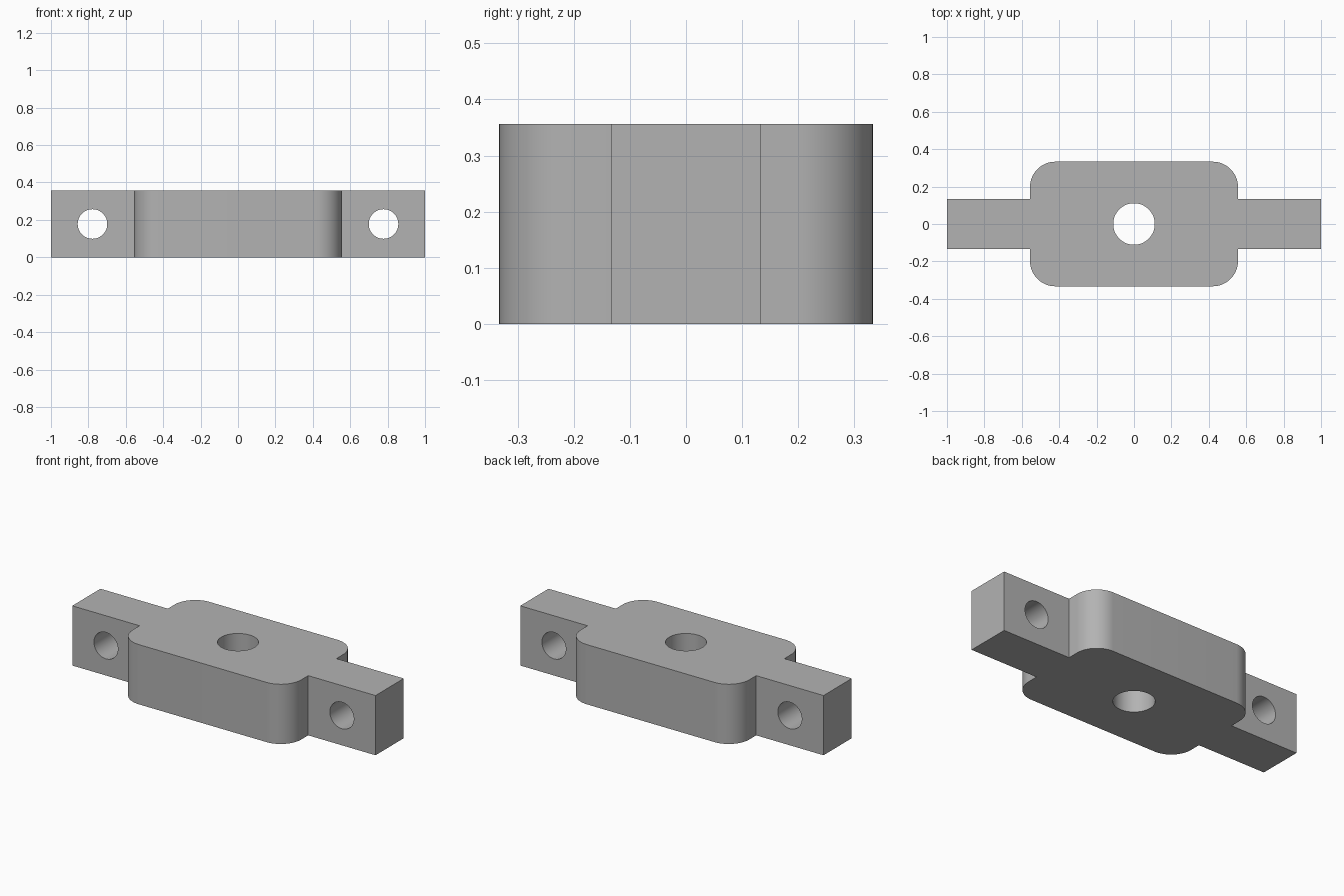
import bpy, bmesh, math
from mathutils import Matrix

if "Cube" in bpy.data.objects:
    bpy.data.objects.remove(bpy.data.objects["Cube"], do_unlink=True)

HEIGHT = 0.356
BODY_X, BODY_Y = 0.556, 0.333
LUG_X, LUG_Y = 1.0, 0.133
CORNER = 0.135
STEPS = 16

grey = bpy.data.materials.new("plain grey")
grey.use_nodes = True
grey.diffuse_color = (0.45, 0.45, 0.45, 1)
grey.node_tree.nodes["Principled BSDF"].inputs["Base Color"].default_value = (0.45, 0.45, 0.45, 1)


def make_object(name, bm):
    bmesh.ops.recalc_face_normals(bm, faces=bm.faces)
    mesh = bpy.data.meshes.new(name)
    bm.to_mesh(mesh)
    bm.free()
    mesh.materials.append(grey)
    obj = bpy.data.objects.new(name, mesh)
    bpy.context.collection.objects.link(obj)
    return obj


def cutter(name, radius, location, rotation=Matrix()):
    bm = bmesh.new()
    bmesh.ops.create_cone(bm, cap_ends=True, segments=64, radius1=radius, radius2=radius,
                          depth=1.0, matrix=Matrix.Translation(location) @ rotation)
    obj = make_object(name, bm)
    obj.hide_render = True
    return obj


# One quarter of the outline: lug end, inner step, rounded body corner
quarter = [(LUG_X, LUG_Y), (BODY_X, LUG_Y)]
for i in range(STEPS + 1):
    a = math.pi / 2 * i / STEPS
    quarter.append((BODY_X - CORNER + CORNER * math.cos(a),
                    BODY_Y - CORNER + CORNER * math.sin(a)))

# Mirror the quarter into the full outline, then extrude it upward
half = quarter + [(-x, y) for x, y in reversed(quarter)]
outline = half + [(x, -y) for x, y in reversed(half)]
bm = bmesh.new()
base = bm.faces.new([bm.verts.new((x, y, 0)) for x, y in outline])
top = bmesh.ops.extrude_face_region(bm, geom=[base], use_keep_orig=True)["geom"]
bmesh.ops.translate(bm, vec=(0, 0, HEIGHT),
                    verts=[v for v in top if isinstance(v, bmesh.types.BMVert)])
bracket = make_object("mounting_block", bm)

# Vertical centre bore and one cross hole through each lug
sideways = Matrix.Rotation(math.pi / 2, 4, "X")
cutters = [cutter("centre_bore_cutter", 0.111, (0, 0, HEIGHT / 2))]
for side, sign in (("left", 1), ("right", -1)):
    cutters.append(cutter(side + "_lug_hole_cutter", 0.079,
                          (sign * 0.778, 0, HEIGHT / 2), sideways))

bpy.ops.object.select_all(action="DESELECT")
bracket.select_set(True)
bpy.context.view_layer.objects.active = bracket
for c in cutters:
    mod = bracket.modifiers.new(c.name, "BOOLEAN")
    mod.operation = "DIFFERENCE"
    mod.solver = "EXACT"
    mod.object = c
    bpy.ops.object.modifier_apply(modifier=mod.name)
for c in cutters:
    bpy.data.objects.remove(c, do_unlink=True)

bpy.ops.object.shade_smooth_by_angle(angle=math.radians(30))
